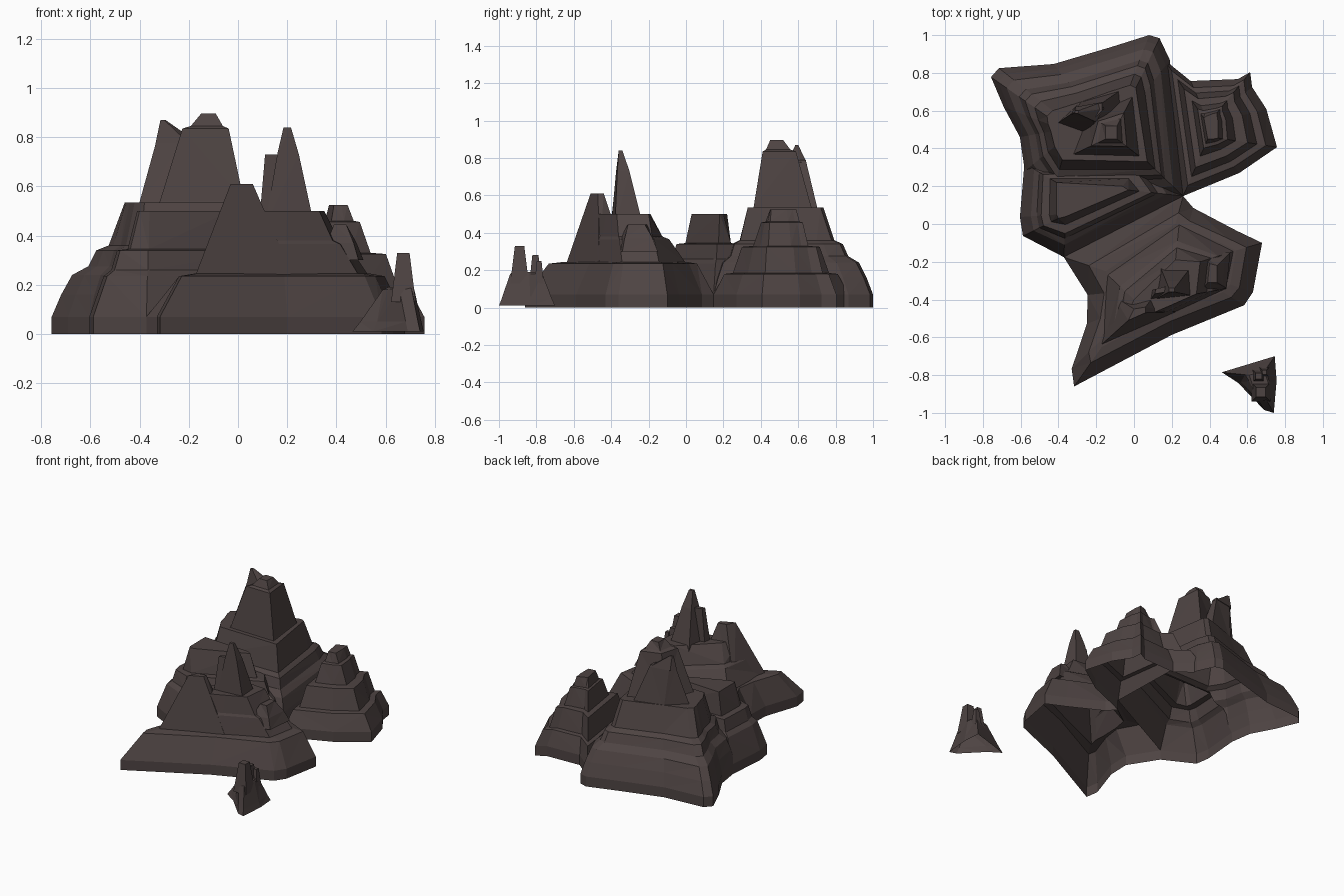
import bpy, bmesh

rock = bpy.data.materials.new("dark brown rock")
rock.diffuse_color = (0.076, 0.057, 0.055, 1)


def loft(name, base, top, profile):
    """Closed terraced solid: base outline blends to top outline by (z, blend)."""
    bm = bmesh.new()
    rings = []
    for z, t in profile:
        rings.append([bm.verts.new((a[0] + (b[0] - a[0]) * t, a[1] + (b[1] - a[1]) * t, z))
                      for a, b in zip(base, top)])
    n = len(base)
    for lo, hi in zip(rings, rings[1:]):
        for i in range(n):
            j = (i + 1) % n
            bm.faces.new((lo[i], lo[j], hi[j], hi[i]))
    bm.faces.new(rings[0][::-1])
    bm.faces.new(rings[-1])
    bmesh.ops.triangulate(bm, faces=bm.faces[:])
    bmesh.ops.recalc_face_normals(bm, faces=bm.faces[:])
    me = bpy.data.meshes.new(name)
    bm.to_mesh(me)
    bm.free()
    me.materials.append(rock)
    ob = bpy.data.objects.new(name, me)
    bpy.context.collection.objects.link(ob)
    return ob


def fuse(name, parts):
    """Union the parts into one open-bottomed shell."""
    body = parts[0]
    for p in parts[1:]:
        m = body.modifiers.new("union", 'BOOLEAN')
        m.operation, m.solver, m.object = 'UNION', 'EXACT', p
    bpy.context.view_layer.update()
    dg = bpy.context.evaluated_depsgraph_get()
    me = bpy.data.meshes.new_from_object(body.evaluated_get(dg))
    body.modifiers.clear()
    body.data = me
    body.name = name
    for p in parts[1:]:
        bpy.data.objects.remove(p)
    bm = bmesh.new()
    bm.from_mesh(me)
    low = min(v.co.z for v in bm.verts)
    floor = [f for f in bm.faces if all(v.co.z < low + 0.002 for v in f.verts)]
    bmesh.ops.delete(bm, geom=floor, context='FACES')
    bm.to_mesh(me)
    bm.free()
    return body


# north-west mountain: skirt, main peak, sharp side peak
nw_skirt = loft("nw_skirt",
    [(-.757, .778), (-.69, .62), (-.604, .46), (-.578, .28), (-.45, .1), (.26, .148),
     (.19, .868), (.135, .984), (.08, 1.0), (-.12, .937), (-.425, .847), (-.715, .825)],
    [(-.46, .57), (-.455, .53), (-.44, .49), (-.42, .41), (-.38, .34), (.07, .33),
     (.02, .65), (.01, .72), (-.02, .735), (-.13, .70), (-.27, .65), (-.43, .60)],
    [(0, 0), (.07, 0), (.16, .13), (.24, .28), (.275, .5), (.34, .61), (.36, .78), (.535, 1)])
nw_peak = loft("nw_peak",
    [(-.34, .36), (.04, .35), (.0, .69), (-.25, .58)],
    [(-.15, .45), (-.09, .45), (-.09, .52), (-.15, .52)],
    [(.5, 0), (.54, .12), (.835, .60), (.845, .78), (.895, 1)])
nw_side_peak = loft("nw_side_peak",
    [(-.41, .53), (-.16, .44), (-.06, .6), (-.07, .71), (-.28, .65)],
    [(-.33, .585), (-.22, .55), (-.17, .60), (-.17, .64), (-.30, .615)],
    [(.5, 0), (.79, 1)])
nw_tip = loft("nw_tip",
    [(-.335, .58), (-.20, .54), (-.16, .61), (-.17, .645), (-.31, .62)],
    [(-.315, .588), (-.30, .585), (-.295, .59), (-.295, .6), (-.312, .6)],
    [(.775, 0), (.87, 1)])

# western shoulder terrace
w_shoulder = loft("w_shoulder",
    [(-.604, .037), (-.588, -.063), (-.372, -.175), (.26, .148), (.1, .4), (-.58, .32)],
    [(-.41, .05), (-.40, .03), (-.36, .04), (-.03, .18), (-.06, .2), (-.41, .22)],
    [(0, 0), (.07, 0), (.235, .3), (.26, .46), (.34, .58), (.345, .8), (.5, 1)])

# north-east mountain
ne_mountain = loft("ne_mountain",
    [(.26, .148), (.557, .27), (.757, .407), (.70, .61), (.625, .725), (.615, .804),
     (.55, .767), (.30, .757), (.16, .87)],
    [(.39, .45), (.42, .45), (.445, .455), (.445, .54), (.44, .57), (.44, .59),
     (.42, .585), (.38, .57), (.37, .56)],
    [(0, 0), (.07, 0), (.18, .19), (.185, .34), (.325, .5), (.33, .7),
     (.455, .84), (.46, .92), (.525, 1)])

# southern mountain: skirt, upper body, three peaks and a spur
s_skirt = loft("s_skirt",
    [(.26, .148), (-.372, -.175), (-.245, -.376), (-.25, -.53), (-.33, -.767), (-.317, -.86),
     (.2, -.587), (.583, -.43), (.63, -.36), (.678, -.10), (.546, -.037), (.314, .085)],
    [(.22, .0), (-.15, -.25), (-.1, -.36), (-.13, -.48), (-.18, -.62), (-.17, -.65),
     (.18, -.47), (.47, -.36), (.51, -.32), (.54, -.14), (.46, -.1), (.28, -.03)],
    [(0, 0), (.07, 0), (.235, .6), (.245, 1)])
s_body = loft("s_body",
    [(.24, .01), (-.15, -.26), (-.17, -.64), (.18, -.485), (.50, -.34), (.54, -.14)],
    [(.22, -.19), (.0, -.40), (-.06, -.54), (.2, -.428), (.33, -.37), (.35, -.2)],
    [(.2, 0), (.24, .06), (.365, .5), (.38, .68), (.5, 1)])
s_west_peak = loft("s_west_peak",
    [(-.18, -.645), (.23, -.465), (.16, -.31), (-.11, -.38)],
    [(-.03, -.51), (.06, -.47), (.06, -.44), (.0, -.45)],
    [(.22, 0), (.61, 1)])
s_main_peak = loft("s_main_peak",
    [(.11, -.40), (.31, -.38), (.30, -.23), (.14, -.23)],
    [(.185, -.36), (.215, -.36), (.215, -.34), (.185, -.34)],
    [(.44, 0), (.73, .66), (.84, 1)])
s_side_spur = loft("s_side_spur",
    [(.08, -.41), (.2, -.39), (.2, -.32), (.09, -.35)],
    [(.11, -.37), (.17, -.36), (.17, -.33), (.115, -.345)],
    [(.38, 0), (.73, 1)])
s_east_knob = loft("s_east_knob",
    [(.34, -.38), (.49, -.34), (.51, -.15), (.36, -.15)],
    [(.39, -.31), (.44, -.31), (.44, -.22), (.40, -.21)],
    [(.3, 0), (.37, .4), (.445, 1)])

fuse("mountain_range", [nw_skirt, nw_peak, nw_side_peak, nw_tip, w_shoulder, ne_mountain,
                        s_skirt, s_body, s_west_peak, s_main_peak, s_side_spur, s_east_knob])

# small separate sea rock
rock_base = loft("rock_base",
    [(.465, -.785), (.55, -.84), (.69, -.985), (.74, -1.0), (.755, -.83), (.745, -.70)],
    [(.61, -.80), (.62, -.83), (.65, -.92), (.70, -.93), (.71, -.84), (.69, -.78)],
    [(.01, 0), (.05, .22), (.18, .85), (.19, 1)])
rock_peaks = [loft("rock_peak",
    [(x - w, y - w), (x + w, y - w), (x + w, y + w), (x - w, y + w)],
    [(x - w * .5, y - w * .5), (x + w * .5, y - w * .5), (x + w * .5, y + w * .5), (x - w * .5, y + w * .5)],
    [(.13, 0), (h, 1)]) for x, y, w, h in
    [(.672, -.89, .05, .33), (.66, -.805, .033, .28), (.69, -.785, .025, .25)]]
fuse("sea_rock", [rock_base] + rock_peaks)
